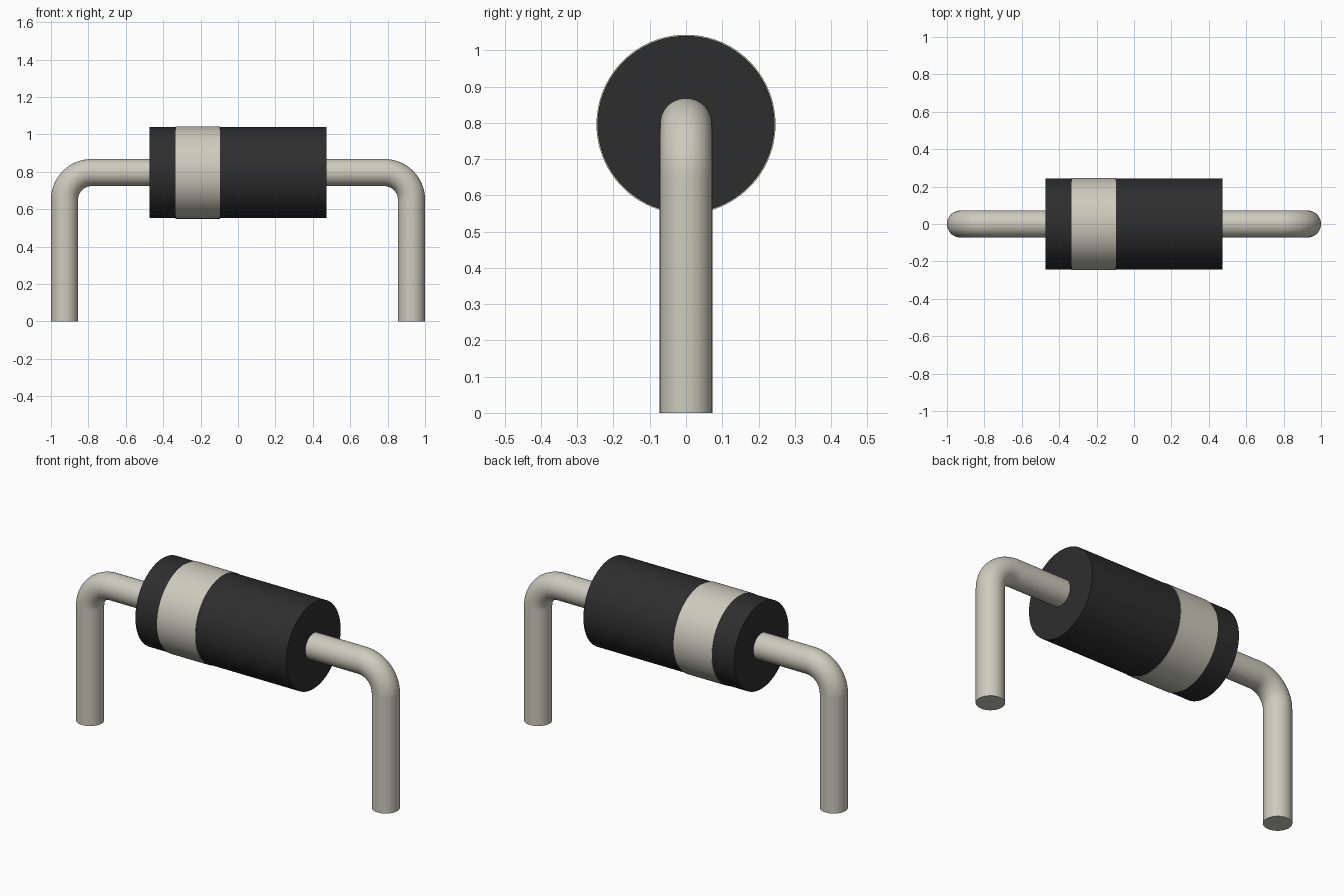
import bpy, bmesh, math
from mathutils import Matrix, Vector

cube = bpy.data.objects.get("Cube")
if cube:
    bpy.data.objects.remove(cube, do_unlink=True)

AXIS_Z = 0.796      # height of the body axis
WIRE_R = 0.0725
LEG_X = 1 - WIRE_R
BEND_R = 2 * WIRE_R
BODY_END = 0.473


def material(name, rgb):
    mat = bpy.data.materials.new(name)
    mat.use_nodes = True
    mat.diffuse_color = (*rgb, 1)
    bsdf = mat.node_tree.nodes["Principled BSDF"]
    bsdf.inputs["Base Color"].default_value = (*rgb, 1)
    bsdf.inputs["Roughness"].default_value = 0.6
    return mat


black = material("black_casing", (0.027, 0.027, 0.027))
metal = material("pale_metal", (0.6, 0.6, 0.51))


def finish(name, bm, mat):
    bmesh.ops.recalc_face_normals(bm, faces=bm.faces)
    mesh = bpy.data.meshes.new(name)
    bm.to_mesh(mesh)
    bm.free()
    mesh.materials.append(mat)
    obj = bpy.data.objects.new(name, mesh)
    bpy.context.collection.objects.link(obj)
    bpy.ops.object.select_all(action="DESELECT")
    obj.select_set(True)
    bpy.context.view_layer.objects.active = obj
    bpy.ops.object.shade_smooth_by_angle(angle=math.radians(35))
    return obj


def drum(name, x0, x1, radius, mat):
    """Closed cylinder lying along x."""
    bm = bmesh.new()
    place = (Matrix.Translation(((x0 + x1) / 2, 0, AXIS_Z))
             @ Matrix.Rotation(math.pi / 2, 4, "Y"))
    bmesh.ops.create_cone(bm, cap_ends=True, segments=96, radius1=radius,
                          radius2=radius, depth=x1 - x0, matrix=place)
    return finish(name, bm, mat)


def lead(name, side):
    """Wire going up, round a quarter bend and into the body."""
    bm = bmesh.new()
    bmesh.ops.create_circle(bm, cap_ends=True, segments=48, radius=WIRE_R,
                            matrix=Matrix.Translation((LEG_X, 0, 0)))
    bend_z = AXIS_Z - BEND_R
    bend_x = LEG_X - BEND_R

    def extrude(faces, offset):
        out = bmesh.ops.extrude_face_region(bm, geom=faces)["geom"]
        verts = [g for g in out if isinstance(g, bmesh.types.BMVert)]
        bmesh.ops.translate(bm, verts=verts, vec=offset)
        return [g for g in out if isinstance(g, bmesh.types.BMFace)]

    # Upright leg, keeping the bottom cap
    tip = extrude(bm.faces[:], Vector((0, 0, bend_z)))
    # Quarter bend in small steps
    steps = 16
    turn = Matrix.Rotation(-math.pi / 2 / steps, 3, "Y")
    for _ in range(steps):
        tip = extrude(tip, Vector())
        verts = {v for f in tip for v in f.verts}
        bmesh.ops.rotate(bm, verts=list(verts), matrix=turn,
                         cent=(bend_x, 0, bend_z))
    # Horizontal run, ending just inside the body
    extrude(tip, Vector((BODY_END - 0.02 - bend_x, 0, 0)))

    if side < 0:
        bmesh.ops.scale(bm, verts=bm.verts, vec=(-1, 1, 1))
    return finish(name, bm, metal)


drum("body", -BODY_END, BODY_END, 0.244, black)
drum("polarity_band", -0.335, -0.095, 0.247, metal)
lead("left_lead", 1)
lead("right_lead", -1)
